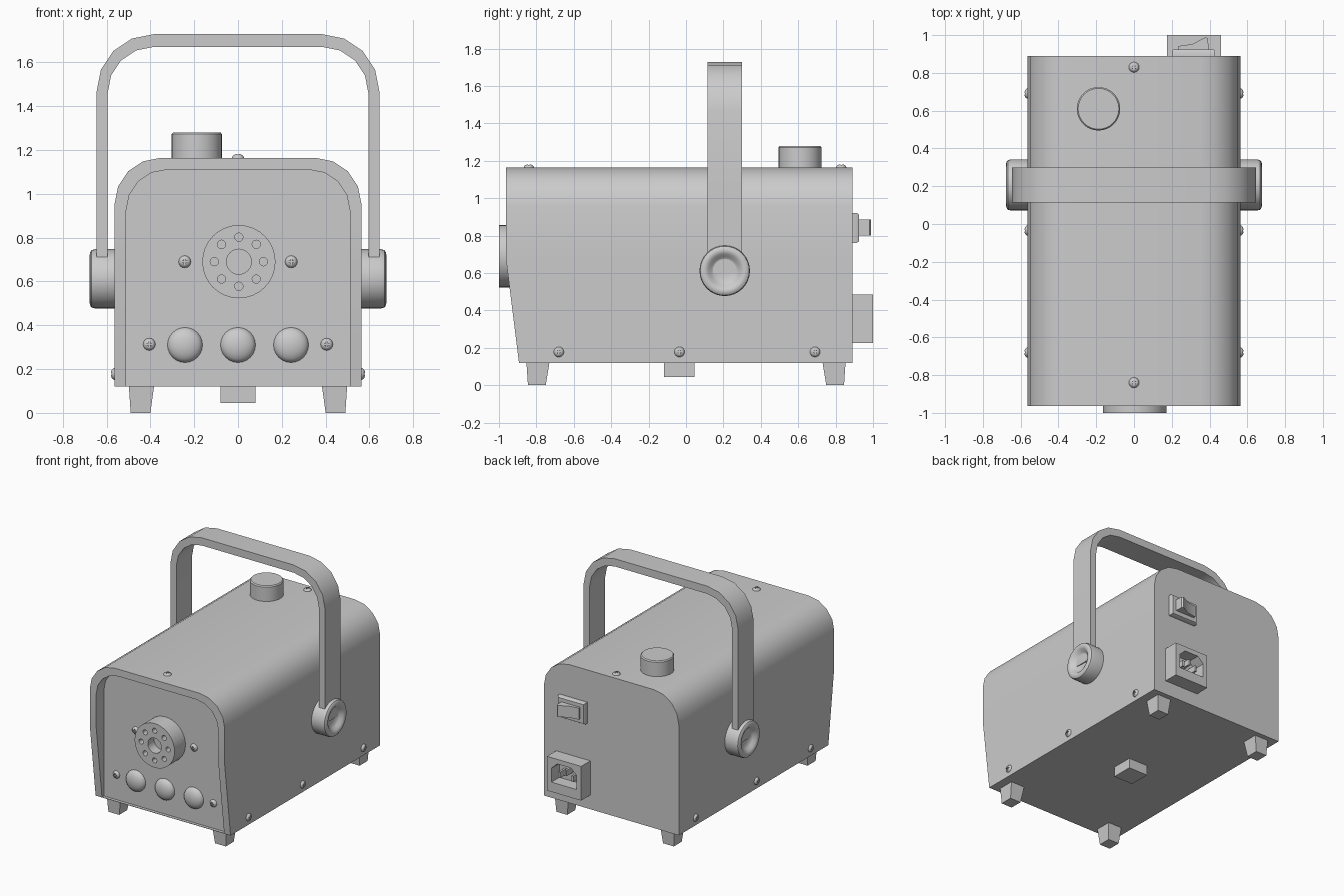
import bpy, bmesh, math
from mathutils import Vector, Matrix

if "Cube" in bpy.data.objects:
    bpy.data.objects.remove(bpy.data.objects["Cube"])

grey = bpy.data.materials.new("plain grey")
grey.diffuse_color = (0.6, 0.6, 0.6, 1)
grey.use_nodes = True
grey.node_tree.nodes["Principled BSDF"].inputs["Base Color"].default_value = grey.diffuse_color


def finish(name, bm):
    bmesh.ops.remove_doubles(bm, verts=bm.verts, dist=1e-5)
    bmesh.ops.recalc_face_normals(bm, faces=bm.faces)
    me = bpy.data.meshes.new(name)
    bm.to_mesh(me)
    bm.free()
    me.materials.append(grey)
    ob = bpy.data.objects.new(name, me)
    bpy.context.collection.objects.link(ob)
    return ob


def place(loc, axis):
    return Matrix.Translation(loc) @ Vector(axis).to_track_quat('Z', 'Y').to_matrix().to_4x4()


def loft(name, loops):
    """Skin a list of equal-length point loops and cap both ends."""
    bm = bmesh.new()
    rings = [[bm.verts.new(p) for p in lp] for lp in loops]
    n = len(rings[0])
    for a, b in zip(rings, rings[1:]):
        for i in range(n):
            j = (i + 1) % n
            bm.faces.new((a[i], a[j], b[j], b[i]))
    bm.faces.new(rings[0])
    bm.faces.new(rings[-1])
    return finish(name, bm)


def box(name, x0, x1, y0, y1, z0, z1):
    return loft(name, [[(x0, y0, z), (x1, y0, z), (x1, y1, z), (x0, y1, z)] for z in (z0, z1)])


def lathe(name, prof, loc, axis, steps=32):
    """Revolve (radius, height) points about an axis through loc."""
    bm = bmesh.new()
    vs = [bm.verts.new((r, 0, h)) for r, h in prof]
    es = [bm.edges.new(p) for p in zip(vs, vs[1:])]
    bmesh.ops.spin(bm, geom=vs + es, cent=(0, 0, 0), axis=(0, 0, 1), angle=math.tau, steps=steps)
    bmesh.ops.remove_doubles(bm, verts=bm.verts, dist=1e-5)
    ob = finish(name, bm)
    ob.matrix_world = place(loc, axis)
    return ob


def cut(ob, cutters):
    bpy.context.view_layer.objects.active = ob
    for c in cutters:
        c.hide_render = True
        m = ob.modifiers.new("cut", 'BOOLEAN')
        m.operation, m.object, m.solver = 'DIFFERENCE', c, 'EXACT'
        bpy.ops.object.modifier_apply(modifier=m.name)
        bpy.data.objects.remove(c)


def dome(r, h, n=5):
    return [(0, 0)] + [(r * math.cos(i * math.pi / 2 / n), h * math.sin(i * math.pi / 2 / n))
                       for i in range(n)] + [(0, h)]


def arch(w, top, r, bot, mid, n=4):
    """Round-topped outline in x and z."""
    right = [(w, bot), (w, mid)] + [(w - r + r * math.cos(i * math.pi / 2 / n),
                                     top - r + r * math.sin(i * math.pi / 2 / n)) for i in range(n + 1)]
    return right + [(-x, z) for x, z in reversed(right)]


# Housing: shell with slanted lower front edge and recessed front panel
def front_y(z):
    return -0.963 + max(0, 0.68 - z) / 0.56 * 0.07


outer = arch(0.563, 1.164, 0.21, 0.12, 0.68)
inner = arch(0.51, 1.11, 0.185, 0.123, 0.68)
loft("housing", [[(x, 0.89, z) for x, z in outer],
                 [(x, front_y(z), z) for x, z in outer],
                 [(x, front_y(z), z) for x, z in inner],
                 [(x, -0.87, z) for x, z in inner]])

# Carrying handle: flat strap bent into an arch
o = arch(0.645, 1.728, 0.26, 0.60, 1.0)
i = arch(0.595, 1.67, 0.21, 0.60, 1.0)
loft("handle", [[(a[0], 0.115, a[1]), (a[0], 0.30, a[1]), (b[0], 0.30, b[1]), (b[0], 0.115, b[1])]
                for a, b in zip(o, i)])

# Handle clamp knobs with dished faces
for s, side in ((1, "right"), (-1, "left")):
    lathe(side + "_handle_knob",
          [(0, -0.005), (0.135, -0.005), (0.135, 0.09), (0.131, 0.105), (0.12, 0.113), (0.105, 0.114),
           (0.09, 0.107), (0.075, 0.09), (0.06, 0.08), (0.03, 0.075), (0, 0.074)],
          (s * 0.563, 0.207, 0.612), (s, 0, 0))

# Tank cap
lathe("tank_cap", [(0, -0.01), (0.115, -0.01), (0.115, 0.108), (0.108, 0.116), (0, 0.116)],
      (-0.188, 0.61, 1.164), (0, 0, 1))

# Nozzle with a central bore and a ring of holes
nozzle = lathe("nozzle", [(0, -0.005), (0.167, -0.005), (0.167, 0.13), (0, 0.13)],
               (0.004, -0.87, 0.69), (0, -1, 0))
holes = [lathe("hole_cutter", [(0, 0), (0.057, 0), (0.057, 0.1), (0, 0.1)],
               (0.004, -0.925, 0.69), (0, -1, 0), 24)]
for k in range(8):
    a = k * math.tau / 8
    holes.append(lathe("hole_cutter", [(0, 0), (0.019, 0), (0.019, 0.1), (0, 0.1)],
                       (0.004 + 0.112 * math.cos(a), -0.95, 0.69 + 0.112 * math.sin(a)), (0, -1, 0), 12))
cut(nozzle, holes)

# Three domed front buttons
for k in (-1, 0, 1):
    lathe("front_button", dome(0.08, 0.04), (k * 0.242, -0.87, 0.31), (0, -1, 0), 24)

# Cross-head screws
spots = [((0, y, 1.162), (0, 0, 1)) for y in (-0.84, 0.83)]
for s in (-1, 1):
    spots += [((s * 0.561, y, 0.178), (s, 0, 0)) for y in (-0.68, -0.035, 0.69)]
    spots += [((s * x, -0.87, z), (0, -1, 0)) for x, z in ((0.243, 0.69), (0.405, 0.313))]
screw = lathe("screw", dome(0.028, 0.02, 4), (0, 0, 0), (0, 0, 1), 16)
bpy.context.view_layer.update()
cut(screw, [box("slot_cutter", -0.015, 0.015, -0.004, 0.004, 0.01, 0.04),
            box("slot_cutter", -0.004, 0.004, -0.015, 0.015, 0.01, 0.04)])
for k, (loc, axis) in enumerate(spots):
    ob = screw
    if k:
        ob = bpy.data.objects.new("screw", screw.data)
        bpy.context.collection.objects.link(ob)
    ob.matrix_world = place(loc, axis)

# Tapered feet and the centre pad
for sx in (-1, 1):
    for sy in (-1, 1):
        loft("foot", [[(sx * x, sy * y, z) for x, y in ((a, c), (b, c), (b, d), (a, d))]
                      for a, b, c, d, z in ((0.40, 0.49, 0.75, 0.845, 0), (0.383, 0.498, 0.73, 0.853, 0.122))])
box("centre_pad", -0.08, 0.08, -0.117, 0.045, 0.045, 0.122)

# Rear rocker switch
plate = loft("switch_plate", [[(0.315 + (0.115 - e) * u, y, 0.841 + (0.08 - e) * v)
                               for u, v in ((-1, -1), (1, -1), (1, 1), (-1, 1))]
                              for e, y in ((0, 0.885), (0, 0.912), (0.008, 0.925))])
rocker = [(0.235, 0.915), (0.235, 0.942), (0.31, 0.953), (0.38, 0.99), (0.392, 0.98), (0.395, 0.915)]
loft("rocker", [[(x, y, z) for x, y in rocker] for z in (0.80, 0.886)])

# Rear power inlet with a chamfered socket and three pins
inlet = box("power_inlet", 0.175, 0.46, 0.885, 1.0, 0.227, 0.485)
socket = [(0.212, 0.30), (0.423, 0.30), (0.423, 0.405), (0.375, 0.45), (0.26, 0.45), (0.212, 0.405)]
cut(inlet, [loft("socket_cutter", [[(x, y, z) for x, z in socket] for y in (0.905, 1.05)])])
for x, z in ((0.262, 0.36), (0.3175, 0.39), (0.373, 0.36)):
    box("inlet_pin", x - 0.008, x + 0.008, 0.90, 0.98, z - 0.022, z + 0.022)

# Smooth shading with sharp edges kept
for ob in bpy.context.scene.objects:
    ob.select_set(True)
bpy.context.view_layer.objects.active = inlet
bpy.ops.object.shade_smooth_by_angle(angle=math.radians(35))
